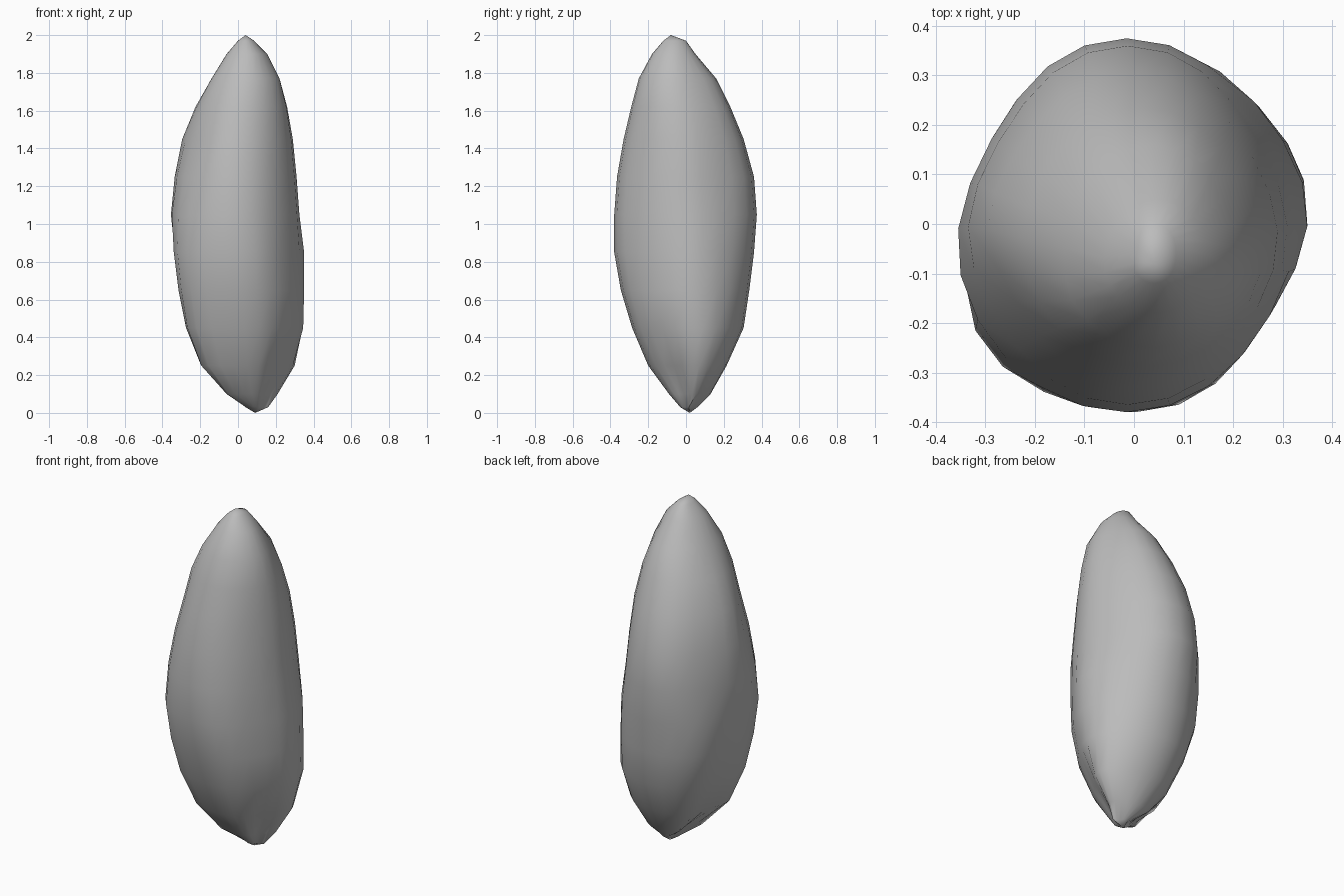
import bpy, bmesh, math
from mathutils import Vector

cube = bpy.data.objects.get("Cube")
if cube:
    bpy.data.objects.remove(cube, do_unlink=True)

# Grey stone material
stone = bpy.data.materials.new("grey_stone")
stone.use_nodes = True
grey = (0.5, 0.5, 0.5, 1)
stone.diffuse_color = grey
stone.node_tree.nodes["Principled BSDF"].inputs["Base Color"].default_value = grey

# Reach of each ring from the axis, in these compass directions
DIRECTIONS = [Vector((math.cos(math.radians(d)), math.sin(math.radians(d))))
              for d in (0, 30, 90, 150, 180, 210, 270, 330)]
RINGS = {
    .03: (.16, .145, .06, -.03, -.04, -.04, .03, .13),
    .10: (.21, .21, .13, .06, .06, .085, .09, .16),
    .25: (.30, .30, .215, .17, .195, .23, .20, .24),
    .45: (.345, .35, .305, .26, .275, .315, .285, .305),
    .65: (.35, .35, .335, .32, .315, .36, .345, .33),
    .85: (.35, .345, .36, .335, .34, .385, .38, .33),
    1.05: (.325, .32, .375, .335, .355, .37, .38, .33),
    1.25: (.31, .30, .36, .32, .335, .335, .365, .315),
    1.45: (.29, .275, .305, .28, .295, .285, .33, .30),
    1.62: (.26, .235, .235, .21, .225, .245, .29, .28),
    1.77: (.22, .18, .16, .125, .14, .185, .25, .25),
    1.90: (.155, .115, .05, .03, .06, .105, .18, .18),
    1.97: (.085, .055, 0, -.02, 0, .045, .12, .115),
}
BOTTOM, TOP = (.09, .02, 0), (.04, -.08, 2)
SIDES = 24


def outline(reach):
    """Rounded outline whose extent in every direction matches its reach."""
    east, north, west, south = reach[0], reach[2], reach[4], reach[6]
    centre = Vector((east - west, north - south)) / 2
    normals = [Vector((math.cos(a), math.sin(a)))
               for a in (2 * math.pi * i / SIDES for i in range(SIDES))]
    pts = [centre + Vector((n.x * (east + west), n.y * (north + south))) / 2
           for n in normals]
    for step in range(60):
        for d, r in zip(DIRECTIONS, reach):
            gap = r - max(p.dot(d) for p in pts)
            for p, n in zip(pts, normals):
                p += d * (gap * max(0, n.dot(d)) ** 6 / 2)
    return pts


# Stone body: rings joined by side faces and closed at both tips
bm = bmesh.new()
loops = [[bm.verts.new((p.x, p.y, z)) for p in outline(reach)]
         for z, reach in RINGS.items()]
bottom, top = bm.verts.new(BOTTOM), bm.verts.new(TOP)
for i in range(SIDES):
    j = (i + 1) % SIDES
    for lower, upper in zip(loops, loops[1:]):
        bm.faces.new((lower[i], lower[j], upper[j], upper[i]))
    bm.faces.new((bottom, loops[0][j], loops[0][i]))
    bm.faces.new((top, loops[-1][i], loops[-1][j]))
bmesh.ops.recalc_face_normals(bm, faces=bm.faces)
for face in bm.faces:
    face.smooth = True

mesh = bpy.data.meshes.new("standing_stone")
bm.to_mesh(mesh)
bm.free()
mesh.materials.append(stone)
rock = bpy.data.objects.new("standing_stone", mesh)
bpy.context.collection.objects.link(rock)
